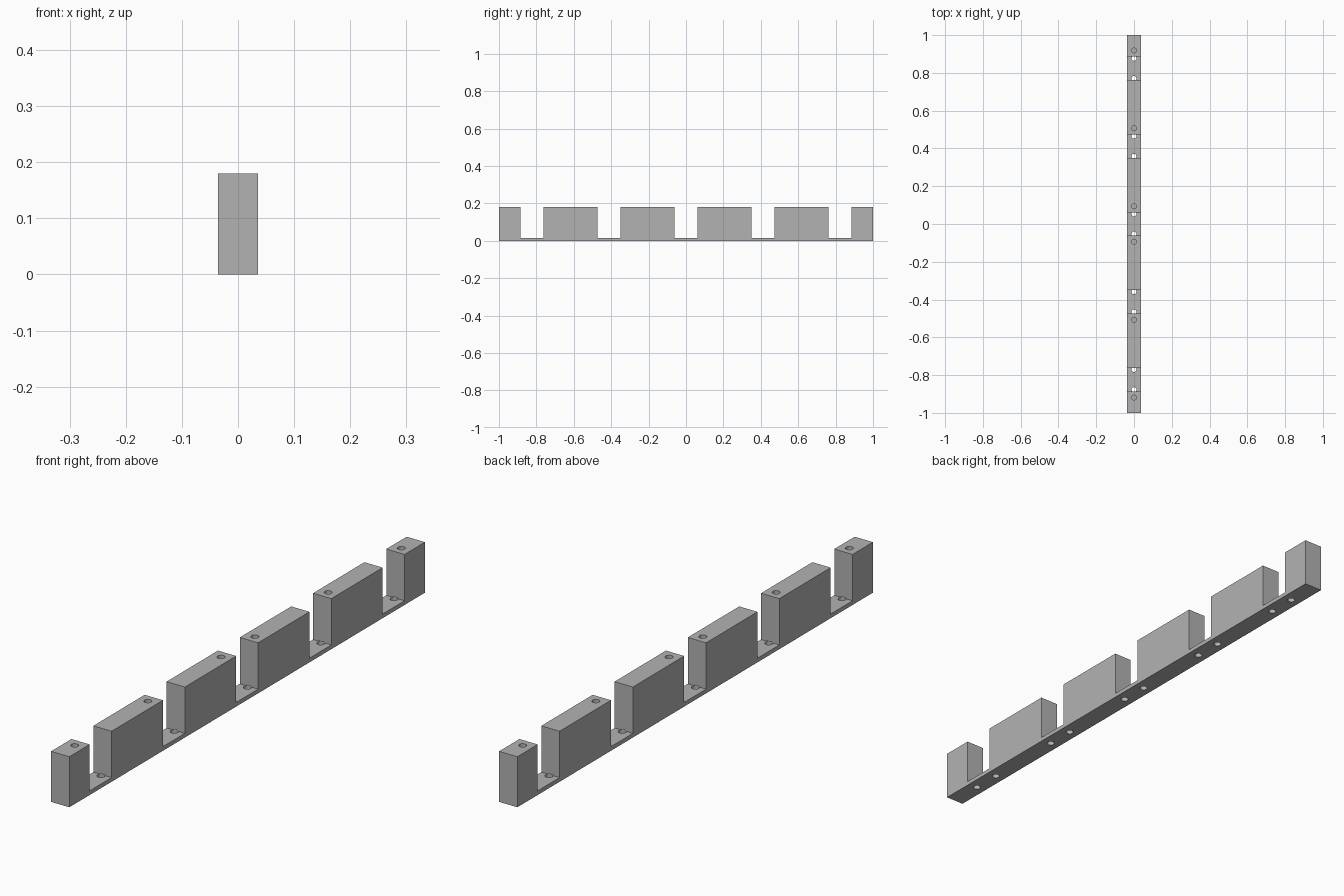
import bpy, bmesh
from mathutils import Matrix

cube = bpy.data.objects.get("Cube")
if cube:
    bpy.data.objects.remove(cube, do_unlink=True)

WIDTH, HEIGHT, FLOOR = 0.072, 0.18, 0.015
SLOT_HALF, PITCH = 0.0615, 0.412
RADIUS = 0.013

grey = bpy.data.materials.new("plain_grey")
grey.use_nodes = True
grey.diffuse_color = (0.45, 0.45, 0.45, 1)
grey.node_tree.nodes["Principled BSDF"].inputs["Base Color"].default_value = (0.45, 0.45, 0.45, 1)


def make_object(name, bm):
    bmesh.ops.recalc_face_normals(bm, faces=bm.faces)
    mesh = bpy.data.meshes.new(name)
    bm.to_mesh(mesh)
    bm.free()
    mesh.materials.append(grey)
    obj = bpy.data.objects.new(name, mesh)
    bpy.context.collection.objects.link(obj)
    return obj


def add_hole(bm, y, z_low, z_high):
    bmesh.ops.create_cone(
        bm, cap_ends=True, segments=24, radius1=RADIUS, radius2=RADIUS,
        depth=z_high - z_low,
        matrix=Matrix.Translation((0, y, (z_low + z_high) / 2)))


# Notched bar: side profile extruded across the width
slots = [i * PITCH for i in range(-2, 3)]
profile = [(-1, 0), (-1, HEIGHT)]
for c in slots:
    a, b = c - SLOT_HALF, c + SLOT_HALF
    profile += [(a, HEIGHT), (a, FLOOR), (b, FLOOR), (b, HEIGHT)]
profile += [(1, HEIGHT), (1, 0)]
bm = bmesh.new()
side = bm.faces.new([bm.verts.new((-WIDTH / 2, y, z)) for y, z in profile])
ext = bmesh.ops.extrude_face_region(bm, geom=[side])
bmesh.ops.translate(bm, vec=(WIDTH, 0, 0),
                    verts=[v for v in ext["geom"] if isinstance(v, bmesh.types.BMVert)])
bar = make_object("notched_bar", bm)

# Holes through the slot floors, and blind holes in the block tops
bm = bmesh.new()
for c in slots:
    for s in (-1, 1):
        add_hole(bm, c + s * 0.053, -0.02, FLOOR + 0.003)
for k in range(3):
    for s in (-1, 1):
        add_hole(bm, s * (k * PITCH + 0.095), HEIGHT - 0.07, HEIGHT + 0.02)
cutter = make_object("hole_cutter", bm)
cutter.hide_render = True
cutter.hide_viewport = True

cut = bar.modifiers.new("holes", "BOOLEAN")
cut.operation = "DIFFERENCE"
cut.solver = "EXACT"
cut.object = cutter

bpy.context.view_layer.objects.active = bar
bar.select_set(True)
bpy.ops.object.modifier_apply(modifier=cut.name)
bpy.data.objects.remove(cutter, do_unlink=True)
bpy.ops.object.shade_smooth_by_angle()
